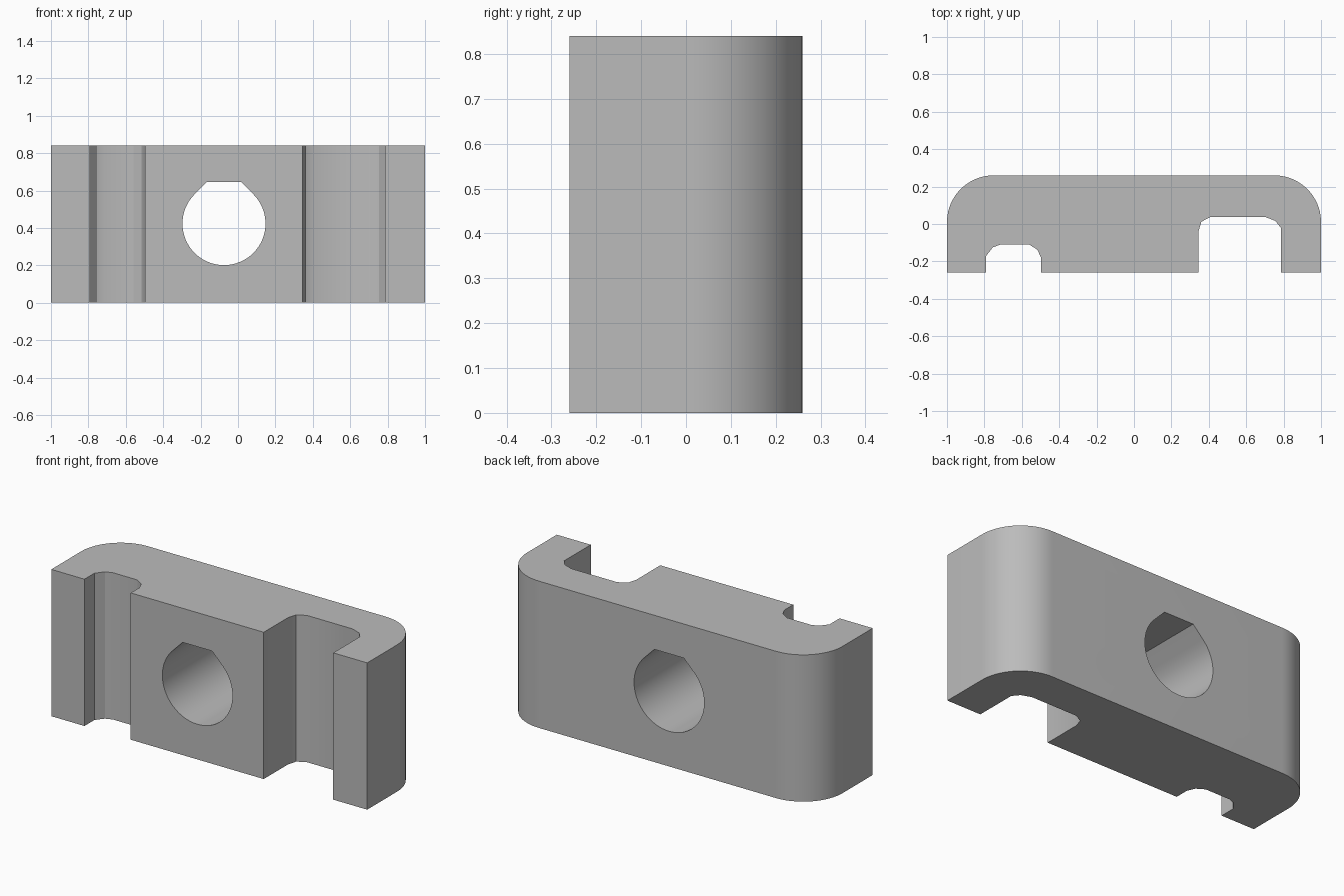
import bpy, bmesh
from math import sin, cos, radians
from mathutils import Vector

cube = bpy.data.objects.get("Cube")
if cube:
    bpy.data.objects.remove(cube, do_unlink=True)

HEIGHT, HALF, RADIUS = 0.84, 0.26, 0.25

grey = bpy.data.materials.new("plain_grey")
grey.use_nodes = True
colour = (0.5, 0.5, 0.5, 1)
grey.diffuse_color = colour
grey.node_tree.nodes["Principled BSDF"].inputs["Base Color"].default_value = colour


def arc(cx, cy, r, start, end, steps):
    angles = [radians(start + (end - start) * i / steps) for i in range(steps + 1)]
    return [(cx + r * cos(a), cy + r * sin(a)) for a in angles]


def prism(name, outline, to_3d, depth):
    """Extrude a closed 2D outline along a depth vector."""
    bm = bmesh.new()
    face = bm.faces.new([bm.verts.new(to_3d(u, v)) for u, v in outline])
    grown = bmesh.ops.extrude_face_region(bm, geom=[face], use_keep_orig=True)
    moved = [g for g in grown["geom"] if isinstance(g, bmesh.types.BMVert)]
    bmesh.ops.translate(bm, verts=moved, vec=Vector(depth))
    bmesh.ops.recalc_face_normals(bm, faces=bm.faces)
    mesh = bpy.data.meshes.new(name)
    bm.to_mesh(mesh)
    bm.free()
    mesh.materials.append(grey)
    obj = bpy.data.objects.new(name, mesh)
    bpy.context.collection.objects.link(obj)
    return obj


# Plan outline: two front slots with eased corners, rounded back corners
small_slot = [(-0.79, -HALF), (-0.79, -0.17), (-0.755, -0.125), (-0.715, -0.11),
              (-0.56, -0.11), (-0.517, -0.137), (-0.497, -0.18), (-0.497, -HALF)]
large_slot = [(0.345, -HALF), (0.345, -0.04), (0.36, 0.012), (0.41, 0.038),
              (0.70, 0.038), (0.755, 0.017), (0.785, -0.02), (0.785, -HALF)]
inner = 1 - RADIUS
outline = ([(-1, -HALF)] + small_slot + large_slot + [(1, -HALF)]
           + arc(inner, HALF - RADIUS, RADIUS, 0, 90, 20)
           + arc(-inner, HALF - RADIUS, RADIUS, 90, 180, 20))
block = prism("slotted_block", outline, lambda x, y: (x, y, 0), (0, 0, HEIGHT))

# Through hole: round below, sloping at 45 degrees to a flat top
hole = arc(-0.075, 0.423, 0.222, 135, 405, 48) + [(0.018, 0.645), (-0.168, 0.645)]
cutter = prism("hole_cutter", hole, lambda x, z: (x, -0.5, z), (0, 1, 0))
cutter.hide_render = True

cut = block.modifiers.new("through_hole", "BOOLEAN")
cut.operation = "DIFFERENCE"
cut.solver = "EXACT"
cut.object = cutter
bpy.context.view_layer.objects.active = block
block.select_set(True)
bpy.ops.object.modifier_apply(modifier=cut.name)
bpy.data.objects.remove(cutter, do_unlink=True)

bpy.ops.object.shade_smooth_by_angle(angle=radians(28))
